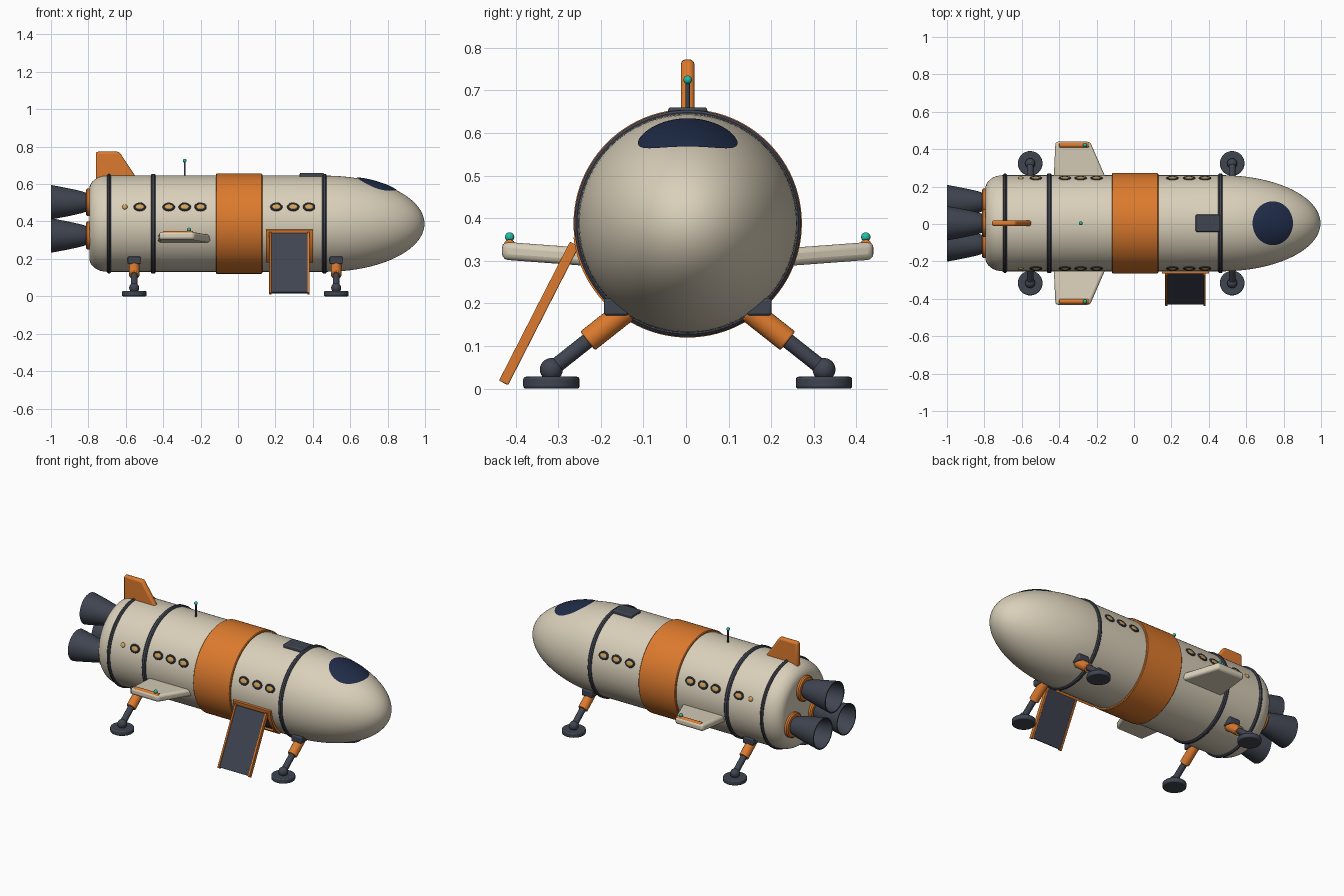
import bpy, bmesh, math
from mathutils import Vector, Matrix

if "Cube" in bpy.data.objects:
    bpy.data.objects.remove(bpy.data.objects["Cube"])

CZ, R = 0.388, 0.257          # hull axis height and radius


def material(name, rgb):
    m = bpy.data.materials.new(name)
    m.diffuse_color = (*rgb, 1)
    m.use_nodes = True
    m.node_tree.nodes["Principled BSDF"].inputs["Base Color"].default_value = m.diffuse_color
    return m


CREAM = material("cream hull", (0.70, 0.63, 0.49))
ORANGE = material("orange trim", (0.72, 0.195, 0.027))
DARK = material("charcoal metal", (0.05, 0.058, 0.08))
NAVY = material("navy glass", (0.014, 0.025, 0.065))
TEAL = material("teal lamp", (0.015, 0.52, 0.40))
GOLD = material("warm window", (0.62, 0.36, 0.11))


def finish(name, bm, mat, mirror=False, bevel=0, recalc=True):
    if recalc:
        bmesh.ops.recalc_face_normals(bm, faces=bm.faces[:])
    me = bpy.data.meshes.new(name)
    bm.to_mesh(me)
    bm.free()
    me.materials.append(mat)
    ob = bpy.data.objects.new(name, me)
    bpy.context.collection.objects.link(ob)
    if bevel:
        b = ob.modifiers.new("bevel", 'BEVEL')
        b.width, b.segments, b.limit_method = bevel, 3, 'ANGLE'
    if mirror:
        mm = ob.modifiers.new("mirror", 'MIRROR')
        mm.use_axis = (False, True, False)
    return ob


def lathe(name, profile, mat, y=0, z=CZ, n=64, closed=False):
    """Spin (x, radius) points about a lengthwise axis."""
    bm = bmesh.new()
    rings = []
    for x, r in profile:
        if r < 1e-5:
            rings.append([bm.verts.new((x, y, z))] * n)
        else:
            rings.append([bm.verts.new((x, y + r * math.cos(2 * math.pi * i / n),
                                        z + r * math.sin(2 * math.pi * i / n))) for i in range(n)])
    pairs = list(zip(rings, rings[1:])) + ([(rings[-1], rings[0])] if closed else [])
    for a, b in pairs:
        for i in range(n):
            j = (i + 1) % n
            bm.faces.new(list(dict.fromkeys((a[i], a[j], b[j], b[i]))))
    return finish(name, bm, mat)


def rod(name, p, q, r, mat, mirror=False, n=24, bevel=0):
    p, q = Vector(p), Vector(q)
    d = q - p
    mtx = Matrix.Translation((p + q) / 2) @ d.to_track_quat('Z', 'Y').to_matrix().to_4x4()
    bm = bmesh.new()
    bmesh.ops.create_cone(bm, cap_ends=True, segments=n, radius1=r, radius2=r, depth=d.length, matrix=mtx)
    return finish(name, bm, mat, mirror, bevel)


def ball(name, c, r, mat, mirror=False, rot=Matrix(), scale=(1, 1, 1)):
    bm = bmesh.new()
    bmesh.ops.create_uvsphere(bm, u_segments=24, v_segments=12, radius=r,
                              matrix=Matrix.Translation(c) @ rot @ Matrix.Diagonal((*scale, 1)))
    return finish(name, bm, mat, mirror)


def box(name, c, size, mat, mirror=False, rot=Matrix(), bevel=0.006):
    bm = bmesh.new()
    bmesh.ops.create_cube(bm, size=1, matrix=Matrix.Translation(c) @ rot @ Matrix.Diagonal((*size, 1)))
    return finish(name, bm, mat, mirror, bevel)


def slab(name, lower, upper, mat, mirror=False, bevel=0.01):
    """Solid between two matching outlines."""
    bm = bmesh.new()
    a = [bm.verts.new(v) for v in lower]
    b = [bm.verts.new(v) for v in upper]
    bm.faces.new(a)
    bm.faces.new(b)
    for i in range(len(a)):
        j = (i + 1) % len(a)
        bm.faces.new((a[i], a[j], b[j], b[i]))
    return finish(name, bm, mat, mirror, bevel)


def arc_panel(name, x0, x1, a0, a1, r0, r1, mat, n=12):
    """Curved plate hugging the hull on the -y side, angles below horizontal."""
    bm = bmesh.new()
    prev = first = None
    for i in range(n + 1):
        a = math.radians(a0 + (a1 - a0) * i / n)
        ring = [bm.verts.new((x, -r * math.cos(a), CZ - r * math.sin(a)))
                for x, r in ((x0, r0), (x1, r0), (x1, r1), (x0, r1))]
        if prev:
            for k in range(4):
                m = (k + 1) % 4
                bm.faces.new((prev[k], prev[m], ring[m], ring[k]))
        first = first or ring
        prev = ring
    bm.faces.new(first)
    bm.faces.new(prev)
    return finish(name, bm, mat)


# Hull with rounded tail and long elliptical nose
NX, NL = 0.465, 0.532
tail = [(-0.795, 0), (-0.795, 0.185)]
tail += [(-0.70 - 0.095 * math.cos(t), 0.185 + 0.072 * math.sin(t))
         for t in [math.pi / 2 * i / 8 for i in range(1, 9)]]
nose = [(NX + NL * math.sin(t), R * math.cos(t)) for t in [math.pi / 2 * i / 28 for i in range(28)]]
lathe("hull", tail + nose + [(NX + NL, 0)], CREAM, n=96)


# Hoops and the wide middle band
def hoop(name, x0, x1, r, mat, c=0.004):
    lathe(name, [(x0, 0.25), (x0, r - c), (x0 + c, r), (x1 - c, r), (x1, r - c), (x1, 0.25)],
          mat, n=96, closed=True)


for i, (x, w) in enumerate(((-0.69, 0.02), (-0.453, 0.026), (0.462, 0.024))):
    hoop(f"hull_hoop_{i}", x - w / 2, x + w / 2, 0.266, DARK, 0.006)
hoop("middle_band", -0.118, 0.13, 0.268, ORANGE)

# Engines: collar and hollow bell
for i, (y, z) in enumerate(((0, 0.503), (0.113, 0.325), (-0.113, 0.325))):
    lathe(f"engine_collar_{i}", [(-0.78, 0), (-0.78, 0.074), (-0.806, 0.074), (-0.813, 0.067), (-0.813, 0)],
          ORANGE, y, z, 32)
    bell = [(-0.81 - 0.19 * t, 0.05 + 0.042 * t ** 0.8) for t in [k / 8 for k in range(9)]]
    inner = [(x, r - 0.006) for x, r in reversed(bell)]
    lathe(f"engine_bell_{i}", [(-0.81, 0)] + bell + inner + [(-0.816, 0)], DARK, y, z, 40)

# Tail fin
fin = [(-0.76, 0.60), (-0.53, 0.60), (-0.55, 0.645), (-0.635, 0.773), (-0.76, 0.773)]
slab("tail_fin", [(x, -0.016, z) for x, z in fin], [(x, 0.016, z) for x, z in fin], ORANGE, bevel=0.012)

# Top hatch and antenna
box("top_hatch", (0.395, 0, 0.645), (0.13, 0.092, 0.03), DARK)
rod("antenna", (-0.285, 0, 0.63), (-0.285, 0, 0.722), 0.005, DARK, n=12)
ball("antenna_lamp", (-0.285, 0, 0.725), 0.01, TEAL)

# Cockpit glass hugging the nose
bm = bmesh.new()
N, RINGS = 64, 10
prev = None
for k in range(RINGS + 1):
    rho, ring = k / RINGS, []
    for i in range(N if k else 1):
        t = 2 * math.pi * i / N
        x, y = 0.742 + 0.108 * rho * math.cos(t), 0.117 * rho * math.sin(t)
        r = R * math.sqrt(1 - ((x - NX) / NL) ** 2)
        ring.append(bm.verts.new((x, y, CZ + math.sqrt(r * r - y * y) + 0.003 + 0.005 * (1 - rho ** 4))))
    if k == 1:
        for i in range(N):
            bm.faces.new((prev[0], ring[i], ring[(i + 1) % N]))
    elif k:
        for i in range(N):
            j = (i + 1) % N
            bm.faces.new((prev[i], ring[i], ring[j], prev[j]))
    prev = ring
finish("cockpit_glass", bm, NAVY, recalc=False)

# Portholes on both flanks
tilt = math.asin(0.09 / R)
py, pz = R * math.cos(tilt), CZ + 0.09
rot = Matrix.Rotation(-tilt, 4, 'X')
for i, x in enumerate((-0.525, -0.37, -0.285, -0.2, 0.205, 0.295, 0.38)):
    bm = bmesh.new()
    n, m = 32, 8
    mtx = Matrix.Translation((x, -py, pz)) @ rot
    grid = [[bm.verts.new(mtx @ Vector(((0.027 + 0.006 * math.cos(b)) * math.cos(a), 0.006 * math.sin(b),
                                        (0.019 + 0.006 * math.cos(b)) * math.sin(a))))
             for b in [2 * math.pi * q / m for q in range(m)]]
            for a in [2 * math.pi * p / n for p in range(n)]]
    for p in range(n):
        for q in range(m):
            g, h, s = grid[p], grid[(p + 1) % n], (q + 1) % m
            bm.faces.new((g[q], h[q], h[s], g[s]))
    finish(f"porthole_rim_{i}", bm, DARK, True)
    ball(f"porthole_glass_{i}", (x, -py, pz), 1, GOLD, True, rot, (0.027, 0.006, 0.019))
ball("tail_side_lamp", (-0.605, -py, pz), 0.014, GOLD, True, rot, (1, 0.6, 1))

# Side wings with tip pods and lamps
wing = [(-0.43, 0.22, 0.308), (-0.14, 0.22, 0.308), (-0.165, 0.275, 0.312),
        (-0.235, 0.436, 0.324), (-0.42, 0.436, 0.324)]
slab("side_wing", [(x, y, z - 0.021) for x, y, z in wing], [(x, y, z + 0.021) for x, y, z in wing],
     CREAM, True, 0.014)
rod("wing_pod", (-0.40, 0.418, 0.336), (-0.24, 0.418, 0.336), 0.014, ORANGE, True, bevel=0.004)
ball("wing_lamp", (-0.262, 0.418, 0.356), 0.011, TEAL, True)

# Landing legs
lean = Matrix.Rotation(math.radians(-38), 4, 'X')
for tag, x in (("rear", -0.555), ("front", 0.525)):
    rod(f"{tag}_foot_pad", (x, 0.32, 0), (x, 0.32, 0.028), 0.066, DARK, True, 32, 0.006)
    ball(f"{tag}_ankle", (x, 0.32, 0.045), 0.027, DARK, True)
    rod(f"{tag}_strut", (x, 0.32, 0.045), (x, 0.20, 0.14), 0.018, DARK, True)
    rod(f"{tag}_leg_sleeve", (x, 0.235, 0.112), (x, 0.145, 0.183), 0.028, ORANGE, True, bevel=0.004)
    box(f"{tag}_leg_bracket", (x, 0.168, 0.192), (0.07, 0.058, 0.04), DARK, True)

# Doorway on the hull: dark opening with an orange surround
arc_panel("doorway", 0.17, 0.38, 9, 48, 0.25, 0.260, DARK)
for tag, x0, x1, a0, a1 in (("rear", 0.15, 0.175, 7, 50), ("front", 0.375, 0.40, 7, 50),
                            ("top", 0.15, 0.40, 7, 12), ("bottom", 0.15, 0.40, 45, 50)):
    arc_panel(f"door_frame_{tag}", x0, x1, a0, a1, 0.25, 0.270, ORANGE)

# Boarding ramp with side rails
top, low = Vector((0, -0.268, 0.335)), Vector((0, -0.43, 0.018))
mid, length = (top + low) / 2, (top - low).length
slope = Matrix.Rotation(-math.atan2(top.y - low.y, top.z - low.z), 4, 'X')
box("ramp_deck", mid + Vector((0.275, 0, 0)), (0.20, 0.014, length), DARK, rot=slope, bevel=0.002)
for tag, x in (("rear", 0.173), ("front", 0.377)):
    box(f"ramp_rail_{tag}", mid + Vector((x, 0, 0)), (0.012, 0.024, length + 0.01), ORANGE, rot=slope, bevel=0.003)

# Smooth shading and centring
for ob in bpy.context.collection.objects:
    ob.location.y += 0.004
    ob.select_set(True)
    bpy.context.view_layer.objects.active = ob
bpy.ops.object.shade_smooth_by_angle(angle=math.radians(35))
